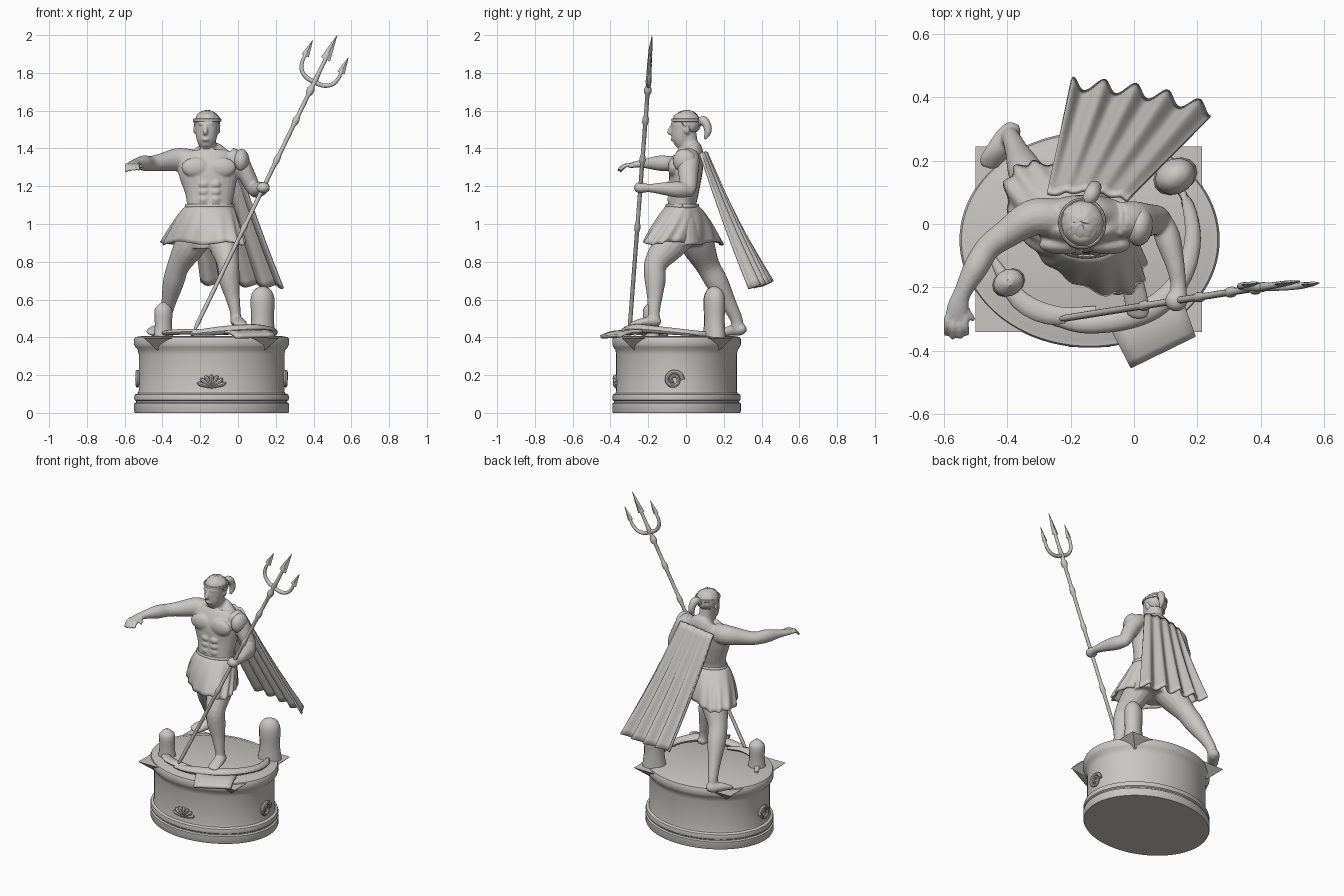
import bpy, bmesh, math, random
from mathutils import Vector, Matrix

random.seed(4)
stone = bpy.data.materials.new("warm grey stone")
stone.diffuse_color = (0.58, 0.57, 0.54, 1)
CX, CY = -0.14, -0.05          # plinth centre


def finish(name, bm, smooth=40):
    bmesh.ops.recalc_face_normals(bm, faces=bm.faces)
    me = bpy.data.meshes.new(name)
    bm.to_mesh(me)
    bm.free()
    ob = bpy.data.objects.new(name, me)
    bpy.context.collection.objects.link(ob)
    me.materials.append(stone)
    if smooth:
        bpy.ops.object.select_all(action='DESELECT')
        ob.select_set(True)
        bpy.context.view_layer.objects.active = ob
        bpy.ops.object.shade_smooth_by_angle(angle=math.radians(smooth))
    return ob


def spline(pts, sub):
    """Catmull-Rom samples through tuples of any length."""
    if sub < 2:
        return [Vector(p) for p in pts]
    P = [Vector(p) for p in pts]
    P = [2 * P[0] - P[1]] + P + [2 * P[-1] - P[-2]]
    out = []
    for a, b, c, d in zip(P, P[1:], P[2:], P[3:]):
        for i in range(sub):
            t = i / sub
            out.append(0.5 * (2 * b + (c - a) * t + (2 * a - 5 * b + 4 * c - d) * t * t
                              + (3 * b - a - 3 * c + d) * t ** 3))
    return out + [P[-2]]


def loft(bm, pts, ref=(1, 0, 0), sub=4, n=16):
    """Closed tube through stations (x, y, z, half width along ref, other half width)."""
    S = spline([p if len(p) == 5 else (*p, p[3]) for p in pts], sub)
    rings = []
    for i, s in enumerate(S):
        c = s.to_3d() if len(s) == 3 else Vector(s[:3])
        t = (Vector(S[min(i + 1, len(S) - 1)][:3]) - Vector(S[max(i - 1, 0)][:3])).normalized()
        u = Vector(ref)
        u = (u - t * u.dot(t)).normalized()
        v = t.cross(u)
        a, b = max(s[3], 0.001), max(s[4], 0.001)
        rings.append([bm.verts.new(c + u * a * math.cos(k * math.tau / n) + v * b * math.sin(k * math.tau / n))
                      for k in range(n)])
    for r, q in zip(rings, rings[1:]):
        for k in range(n):
            bm.faces.new((r[k], r[(k + 1) % n], q[(k + 1) % n], q[k]))
    bm.faces.new(rings[0][::-1])
    bm.faces.new(rings[-1])


def ball(bm, c, r, rot=0.0, n=20):
    m = Matrix.Translation(c) @ Matrix.Rotation(rot, 4, 'Z') @ Matrix.Diagonal((*r, 1))
    return bmesh.ops.create_uvsphere(bm, u_segments=n, v_segments=n // 2, radius=1, matrix=m)['verts']


# --- Plinth: oval turned profile -----------------------------------------
bm = bmesh.new()
prof = [(0, 0), (.99, 0), (1, .008), (1, .05), (.975, .056), (.975, .062), (.995, .068), (1, .082), (.99, .097),
        (.95, .104), (.94, .12), (.94, .31), (.955, .335), (.985, .348), (1, .362), (1, .39), (.985, .402),
        (.93, .404), (.90, .408), (0, .408)]
N = 96
rings = []
for r, z in prof:
    if r == 0:
        rings.append([bm.verts.new((CX, CY, z))] * N)
    else:
        rings.append([bm.verts.new((CX + .41 * r * math.cos(k * math.tau / N),
                                    CY + .34 * r * math.sin(k * math.tau / N), z)) for k in range(N)])
for r, q in zip(rings, rings[1:]):
    for k in range(N):
        bm.faces.new(list(dict.fromkeys((r[k], r[(k + 1) % N], q[(k + 1) % N], q[k]))))
finish("plinth", bm, 30)

# --- Pointed corner brackets under the rim --------------------------------
bm = bmesh.new()
for x, sx in ((-.5, 1), (.215, -1)):
    for y, sy in ((-.34, 1), (.245, -1)):
        top = [bm.verts.new((x + a * sx, y + b * sy, .396)) for a, b in ((0, 0), (.16, 0), (.16, .16), (0, .16))]
        low = bm.verts.new((x + .12 * sx, y + .11 * sy, .29))
        bm.faces.new(top)
        for k in range(4):
            bm.faces.new((top[k], top[(k + 1) % 4], low))
finish("corner_brackets", bm, 0)

# --- Relief ornaments: front shell and side scrolls -----------------------
bm = bmesh.new()
for k in range(7):
    a = math.radians(20 + k * 140 / 6)
    loft(bm, [(CX, -.368, .135, .008, .006), (CX + .06 * math.cos(a), -.374, .135 + .05 * math.sin(a), .014, .012),
              (CX + .078 * math.cos(a), -.37, .135 + .066 * math.sin(a), .008, .006)], (0, 1, 0), 3, 8)
finish("front_shell", bm)
bm = bmesh.new()
for x in (CX - .392, CX + .392):
    loft(bm, [(x, -.065 + (.048 - .0022 * k) * math.cos(k * .62), .175 + (.048 - .0022 * k) * math.sin(k * .62),
               .012 - .0003 * k) for k in range(19)], (1, 0, 0), 2, 8)
finish("side_scrolls", bm)

# --- Rocks, band and slab on the plinth -----------------------------------
bm = bmesh.new()
for x, y, h, a, b, rot in ((-.395, -.185, .585, .055, .042, .5), (.13, .15, .67, .073, .055, .5)):
    m = Matrix.Rotation(rot, 3, 'Z')
    loft(bm, [(x, y, .40, a, b), (x, y, .40 + (h - .4) * .35, a * .85, b * .95),
              (x, y, .40 + (h - .4) * .75, a * .9, b), (x, y, h - .018, a * .62, b * .65), (x, y, h, .01, .01)],
         m @ Vector((1, 0, 0)), 3, 14)
finish("rocks", bm)
bm = bmesh.new()
loft(bm, [(-.25, -.30, .42, .02, .012), (-.15, -.315, .43, .03, .02), (-.02, -.295, .44, .036, .025),
          (.08, -.25, .445, .036, .025), (.155, -.16, .44, .03, .02), (.185, -.05, .43, .026, .018),
          (.17, .06, .42, .02, .014), (.13, .13, .41, .012, .01)], (.5, -.85, 0), 5, 12)
loft(bm, [(-.45, -.1, .41, .01, .008), (-.36, -.24, .425, .03, .014), (-.24, -.29, .43, .03, .016),
          (-.12, -.27, .42, .012, .01)], (.5, .85, 0), 4, 10)
finish("curled_band", bm)
bm = bmesh.new()
corners = [Vector(c) for c in ((-.08, -.32, .435), (-.01, -.455, .41), (.195, -.355, .415), (.15, -.23, .44))]
grid = [[bm.verts.new(corners[0].lerp(corners[1], j / 6).lerp(corners[3].lerp(corners[2], j / 6), i / 6)
                      + Vector((0, 0, .012 * math.sin(j * math.pi / 6)))) for j in range(7)] for i in range(7)]
for i in range(6):
    for j in range(6):
        bm.faces.new((grid[i][j], grid[i + 1][j], grid[i + 1][j + 1], grid[i][j + 1]))
ob = finish("draped_slab", bm)
ob.modifiers.new("thickness", 'SOLIDIFY').thickness = .018

# --- Body: lofted parts fused into one skin -------------------------------
bm = bmesh.new()
Z = (0, 0, 1)
# torso, neck and head
loft(bm, [(-.13, 0, .88, .12, .09), (-.14, -.01, 1.0, .13, .09), (-.15, -.02, 1.1, .12, .076),
          (-.15, -.01, 1.18, .135, .08), (-.155, 0, 1.28, .162, .088), (-.155, .018, 1.35, .155, .078),
          (-.155, .03, 1.39, .095, .06), (-.158, .02, 1.41, .05, .045)], n=24)
loft(bm, [(-.155, .035, 1.36, .06, .055), (-.16, .015, 1.42, .046, .05), (-.163, .005, 1.48, .046, .05)])
loft(bm, [(-.168, -.045, 1.405, .02, .02), (-.168, -.034, 1.42, .04, .042), (-.167, -.022, 1.45, .053, .056),
          (-.165, -.012, 1.50, .06, .066), (-.163, -.006, 1.54, .062, .068), (-.163, 0, 1.58, .048, .052),
          (-.163, 0, 1.597, .01, .01)], n=20)
loft(bm, [(-.172, -.07, 1.525, .009, .01), (-.174, -.088, 1.487, .013, .012), (-.173, -.078, 1.475, .01, .006)])
ball(bm, (-.171, -.068, 1.448), (.022, .014, .01))
ball(bm, (-.170, -.064, 1.531), (.045, .015, .008))
for x in (-.228, -.102):
    ball(bm, (x, .005, 1.50), (.009, .016, .024))
# chest and belly muscles
for s in (-1, 1):
    ball(bm, (-.155 + s * .07, -.066, 1.30), (.075, .03, .052))
    for k in range(3):
        ball(bm, (-.15 + s * .03, -.082, 1.13 + k * .04), (.028, .018, .021))
# outstretched arm with spread fingers
loft(bm, [(-.24, .02, 1.335, .06, .06), (-.32, .02, 1.34, .062, .058), (-.40, -.03, 1.328, .048, .046),
          (-.46, -.075, 1.32, .04, .04), (-.50, -.14, 1.322, .041, .039), (-.54, -.215, 1.32, .025, .028),
          (-.555, -.26, 1.316, .018, .034), (-.56, -.295, 1.31, .014, .034)], Z)
for a, b, ex, ey, ez in ((-.588, -.29, -.592, -.35, 1.275), (-.568, -.298, -.572, -.362, 1.28),
                         (-.55, -.298, -.548, -.362, 1.285), (-.533, -.29, -.526, -.35, 1.285),
                         (-.54, -.25, -.505, -.305, 1.30)):
    loft(bm, [(a, b, 1.312, .011), ((a + ex) / 2, (b + ey) / 2, 1.308, .010), (ex, ey, ez, .008)], Z, 4, 10)
# bent arm and gripping fist
loft(bm, [(-.05, .015, 1.36, .05, .055), (.0, .012, 1.33, .055, .06), (.045, .012, 1.26, .046, .052),
          (.078, .015, 1.19, .038, .042), (.088, .012, 1.155, .02, .024)])
loft(bm, [(.08, .03, 1.178, .034, .03), (.105, -.04, 1.182, .043, .041), (.13, -.13, 1.188, .032, .03),
          (.14, -.195, 1.19, .022, .025), (.137, -.235, 1.192, .03, .033)], Z)
ball(bm, (.133, -.242, 1.192), (.036, .034, .03))
# forward leg and foot
loft(bm, [(-.10, 0, .98, .085, .09), (-.075, -.09, .885, .078, .085), (-.053, -.16, .79, .058, .062),
          (-.045, -.163, .70, .055, .056), (-.03, -.165, .62, .04, .042), (-.015, -.17, .54, .029, .032),
          (-.01, -.168, .49, .028, .032)])
loft(bm, [(-.012, -.135, .478, .02, .015), (-.008, -.165, .485, .033, .03), (.005, -.23, .48, .038, .022),
          (.012, -.28, .47, .036, .014), (.012, -.298, .468, .02, .008)])
# rear leg and foot
loft(bm, [(-.19, .02, .98, .088, .09), (-.255, .065, .885, .083, .088), (-.315, .115, .78, .06, .064),
          (-.342, .165, .69, .056, .06), (-.368, .225, .58, .038, .042), (-.385, .265, .50, .03, .033),
          (-.392, .275, .45, .03, .034)])
loft(bm, [(-.38, .315, .435, .02, .016), (-.39, .29, .442, .034, .032), (-.425, .24, .437, .037, .028),
          (-.455, .195, .425, .036, .015), (-.463, .178, .42, .02, .009)], (.85, .5, 0))
body = finish("body", bm)
rm = body.modifiers.new("fuse", 'REMESH')
rm.mode, rm.voxel_size, rm.use_smooth_shade = 'VOXEL', .0065, True
sm = body.modifiers.new("soften", 'SMOOTH')
sm.factor, sm.iterations = .5, 3

# --- Hair cap with tousled surface, headband and ponytail -----------------
bm = bmesh.new()
for v in ball(bm, (-.163, .004, 1.535), (.069, .073, .066), n=32):
    v.co.z = max(v.co.z, 1.545 if v.co.y < -.02 else 1.49)
    v.co += (v.co - Vector((-.163, .004, 1.535))).normalized() * random.uniform(-.002, .004)
loft(bm, [(-.155, .065, 1.53, .016), (-.135, .09, 1.548, .024), (-.125, .112, 1.52, .022),
          (-.122, .115, 1.485, .018), (-.125, .10, 1.45, .006)], n=12)
finish("hair", bm, 60)
bm = bmesh.new()
loft(bm, [(-.163 + .07 * math.cos(k * math.tau / 24), .002 + .075 * math.sin(k * math.tau / 24),
           1.55, .009, .006) for k in range(25)], Z, 2, 8)
finish("headband", bm)

# --- Pleated skirt with belt ----------------------------------------------
bm = bmesh.new()
N = 120
rows = []
for i in range(11):
    t = i / 10
    f = t ** .8
    row = []
    for k in range(N):
        a = k * math.tau / N
        w = 1 + .035 * t * math.sin(15 * a + math.sin(3 * a))
        row.append(bm.verts.new((-.15 - .035 * f + (.122 + .1 * f) * w * math.cos(a),
                                 -.02 + .005 * f + (.082 + .128 * f) * w * math.sin(a - .6 * f),
                                 1.1 - .2 * t + .008 * t * math.sin(5 * a))))
    rows.append(row)
for r, q in zip(rows, rows[1:]):
    for k in range(N):
        bm.faces.new((r[k], r[(k + 1) % N], q[(k + 1) % N], q[k]))
finish("skirt", bm, 60).modifiers.new("thickness", 'SOLIDIFY').thickness = .01
bm = bmesh.new()
loft(bm, [(-.15 + .125 * math.cos(k * math.tau / 24), -.02 + .083 * math.sin(k * math.tau / 24),
           1.095, .012, .006) for k in range(25)], Z, 2, 8)
finish("belt", bm)

# --- Cape: fluted sheet flaring to the hem --------------------------------
bm = bmesh.new()
NU, NV = 60, 20
g = []
for j in range(NV + 1):
    v = j / NV
    L = Vector((-.275, .10, 1.36)).lerp(Vector((-.20, .445, .69)), v)
    R = Vector((-.015, .085, 1.38)).lerp(Vector((.25, .36, .67)), v)
    row = []
    for i in range(NU + 1):
        u = i / NU
        p = L.lerp(R, u)
        wave = (.004 + .018 * v) * math.cos(u * math.tau * 4.5)
        bow = math.sin(u * math.pi)
        p += Vector((.3, .9, .4)) * wave + Vector((0, .018 * bow, .012 * bow * (1 - v)))
        p.z -= .02 * math.sin(v * math.pi)
        row.append(bm.verts.new(p))
    g.append(row)
for j in range(NV):
    for i in range(NU):
        bm.faces.new((g[j][i], g[j][i + 1], g[j + 1][i + 1], g[j + 1][i]))
finish("cape", bm, 60).modifiers.new("thickness", 'SOLIDIFY').thickness = .014

# --- Shoulder guard -------------------------------------------------------
bm = bmesh.new()
ball(bm, (.018, -.008, 1.335), (.042, .062, .062), -.15, 24)
finish("shoulder_guard", bm)

# --- Trident: turned shaft, curved fork, barbed points --------------------
foot, tip = Vector((-.237, -.30, .425)), Vector((.525, -.18, 2.0))
axis = (tip - foot).normalized()
side = Vector((.9, 0, -.436))
side = (side - axis * side.dot(axis)).normalized()
flat = axis.cross(side)
length = (tip - foot).length
fork = length - .277


def at(d, p=0.0):
    return foot + axis * d + side * p


bm = bmesh.new()
stations = [(0, .004), (.05, .011), (.10, .011)]
for d, w in ((.62, .016), (1.02, .016), (1.25, .017), (fork - .05, .02)):
    stations += [(d - .03, .011), (d - .01, w), (d + .01, w), (d + .03, .011)]
stations += [(fork, .016), (fork + .05, .011), (fork + .17, .009)]
loft(bm, [(*at(d), r) for d, r in stations], side, 1, 12)
for s in (-1, 1):
    loft(bm, [(*at(fork + d, s * p), r) for p, d, r in
              ((0, 0, .013), (.05, .004, .012), (.09, .03, .011), (.106, .075, .010), (.104, .125, .008))],
         flat, 4, 10)
finish("trident_shaft", bm)
bm = bmesh.new()
for p, lo, hi, w in ((0, .135, .277, .026), (-.105, .105, .196, .021), (.105, .105, .196, .021)):
    loft(bm, [(*at(fork + lo + .01, p), .006, .005), (*at(fork + lo, p), w, .008),
              (*at(fork + lo + (hi - lo) * .5, p), w * .55, .008), (*at(fork + hi, p), .001, .001)], side, 1, 4)
finish("trident_points", bm, 0)
